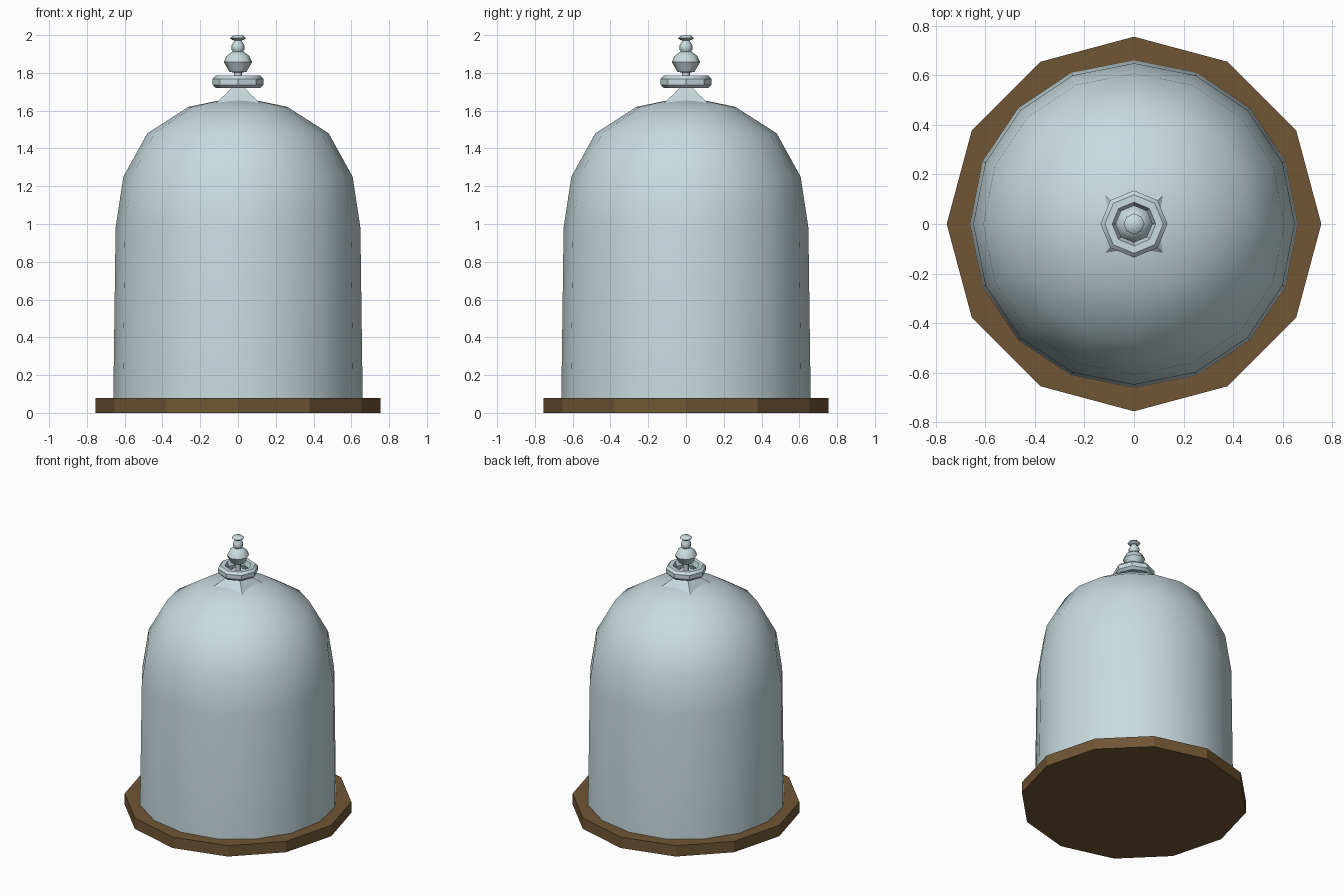
import bpy, bmesh
from math import cos, sin, pi, radians

old = bpy.data.objects.get("Cube")
if old:
    bpy.data.objects.remove(old, do_unlink=True)


def material(name, rgb):
    m = bpy.data.materials.new(name)
    m.use_nodes = True
    m.diffuse_color = (*rgb, 1)
    m.node_tree.nodes["Principled BSDF"].inputs["Base Color"].default_value = (*rgb, 1)
    return m


GLASS = material("pale blue glass", (0.58, 0.71, 0.74))
WOOD = material("brown wood", (0.16, 0.092, 0.035))


def lathe(name, profile, sides, mat, turn=0.0, closed=False, smooth=None):
    """Spin (radius, z) points, listed bottom to top on the outside, about z."""
    bm = bmesh.new()
    rings = []
    for r, z in profile:
        if r == 0:
            rings.append([bm.verts.new((0, 0, z))] * sides)
        else:
            angles = [turn + 2 * pi * i / sides for i in range(sides)]
            rings.append([bm.verts.new((r * cos(a), r * sin(a), z)) for a in angles])
    pairs = list(zip(rings, rings[1:]))
    if closed:
        pairs.append((rings[-1], rings[0]))
    for low, high in pairs:
        for i in range(sides):
            j = (i + 1) % sides
            bm.faces.new(dict.fromkeys((low[i], low[j], high[j], high[i])))
    bmesh.ops.recalc_face_normals(bm, faces=bm.faces)
    mesh = bpy.data.meshes.new(name)
    bm.to_mesh(mesh)
    bm.free()
    mesh.materials.append(mat)
    obj = bpy.data.objects.new(name, mesh)
    bpy.context.collection.objects.link(obj)
    if smooth:
        bpy.ops.object.select_all(action="DESELECT")
        obj.select_set(True)
        bpy.context.view_layer.objects.active = obj
        bpy.ops.object.shade_smooth_by_angle(angle=radians(smooth))
    return obj


# Twelve-sided wooden base
lathe("base", [(0, 0), (0.755, 0), (0.755, 0.08), (0, 0.08)], 12, WOOD)

# Sixteen-sided glass bell
lathe("bell", [(0.66, 0.08), (0.648, 0.98), (0.607, 1.25), (0.48, 1.48),
               (0.262, 1.62), (0, 1.675)], 16, GLASS, smooth=50)

# Four-cornered flare that carries the finial
lathe("finial_foot", [(0.165, 1.64), (0.09, 1.69), (0.025, 1.74)], 4, GLASS,
      turn=pi / 4, smooth=35)

# Stem through the ring
lathe("stem", [(0.022, 1.72), (0.018, 1.76), (0.022, 1.81)], 8, GLASS, smooth=50)

# Eight-sided ring with a hexagonal section
lathe("ring", [(0.088, 1.72), (0.118, 1.72), (0.135, 1.737), (0.135, 1.768),
               (0.118, 1.785), (0.088, 1.785), (0.075, 1.752)],
      8, GLASS, closed=True, smooth=40)

# Large bulb, small bead and top button
lathe("bulb", [(0, 1.80), (0.045, 1.805), (0.075, 1.857), (0.06, 1.89),
               (0.03, 1.912), (0, 1.915)], 8, GLASS, smooth=50)
lathe("bead", [(0.022, 1.905), (0.035, 1.925), (0.035, 1.945), (0.02, 1.968),
               (0.012, 1.978)], 8, GLASS, smooth=50)
lathe("button", [(0, 1.972), (0.03, 1.973), (0.042, 1.984), (0.03, 1.996),
                 (0, 2.0)], 8, GLASS, smooth=50)
